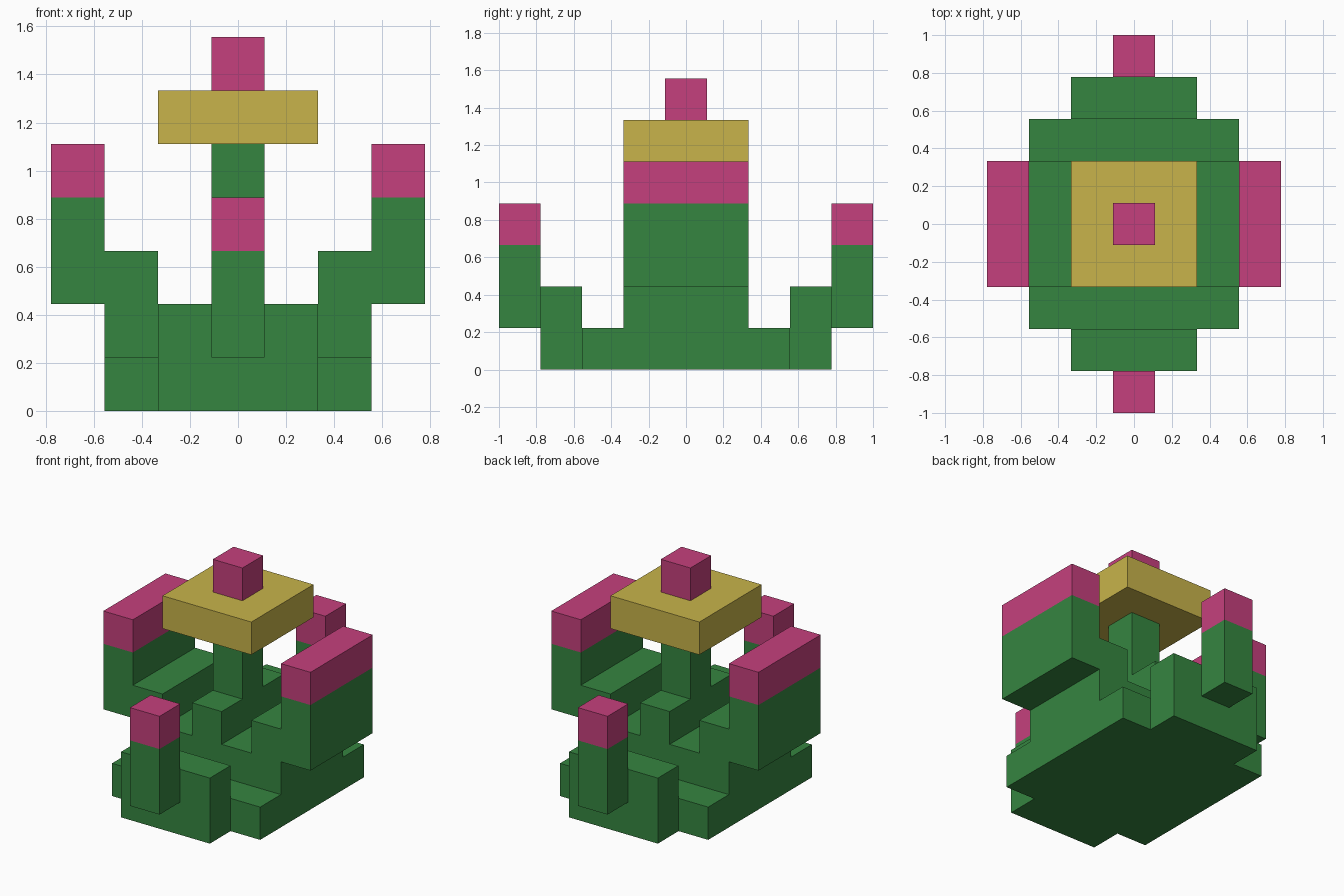
import bpy

U = 2 / 9  # edge length of one block

default = bpy.data.objects.get("Cube")
if default:
    bpy.data.objects.remove(default, do_unlink=True)


def make_material(name, rgb):
    mat = bpy.data.materials.new(name)
    mat.use_nodes = True
    color = (*rgb, 1.0)
    mat.diffuse_color = color
    mat.node_tree.nodes["Principled BSDF"].inputs["Base Color"].default_value = color
    return mat


green = make_material("leaf_green", (0.036, 0.235, 0.051))
pink = make_material("blossom_pink", (0.558, 0.051, 0.205))
gold = make_material("warm_gold", (0.578, 0.456, 0.069))


def block(name, mat, center, size, bottom, top):
    """Box given in block units: centre (x, y), size (x, y), z range."""
    bpy.ops.mesh.primitive_cube_add(
        size=1, location=(center[0] * U, center[1] * U, (bottom + top) / 2 * U))
    obj = bpy.context.object
    obj.name = name
    obj.scale = (size[0] * U, size[1] * U, (top - bottom) * U)
    bpy.ops.object.transform_apply(location=False, rotation=False, scale=True)
    obj.data.materials.append(mat)
    return obj


# Central column, stacked from the ground up
mid = (0, 0)
block("base_plate", green, mid, (5, 5), 0, 1)
block("core", green, mid, (3, 3), 1, 2)
block("stem_foot", green, mid, (1, 3), 2, 3)
block("stem", green, mid, (1, 1), 3, 5)
block("cap", gold, mid, (3, 3), 5, 6)
block("cap_tip", pink, mid, (1, 1), 6, 7)

# Wide stepped arms on both sides
for side, s in (("left", 1), ("right", -1)):
    block(side + "_arm_inner", green, (2 * s, 0), (1, 3), 1, 3)
    block(side + "_arm_outer", green, (3 * s, 0), (1, 3), 2, 4)
    block(side + "_arm_tip", pink, (3 * s, 0), (1, 3), 4, 5)

# Narrow posts with stepped feet at front and back
for end, s in (("front", -1), ("back", 1)):
    block(end + "_post_foot", green, (0, 3 * s), (3, 1), 0, 2)
    block(end + "_post", green, (0, 4 * s), (1, 1), 1, 3)
    block(end + "_post_tip", pink, (0, 4 * s), (1, 1), 3, 4)
